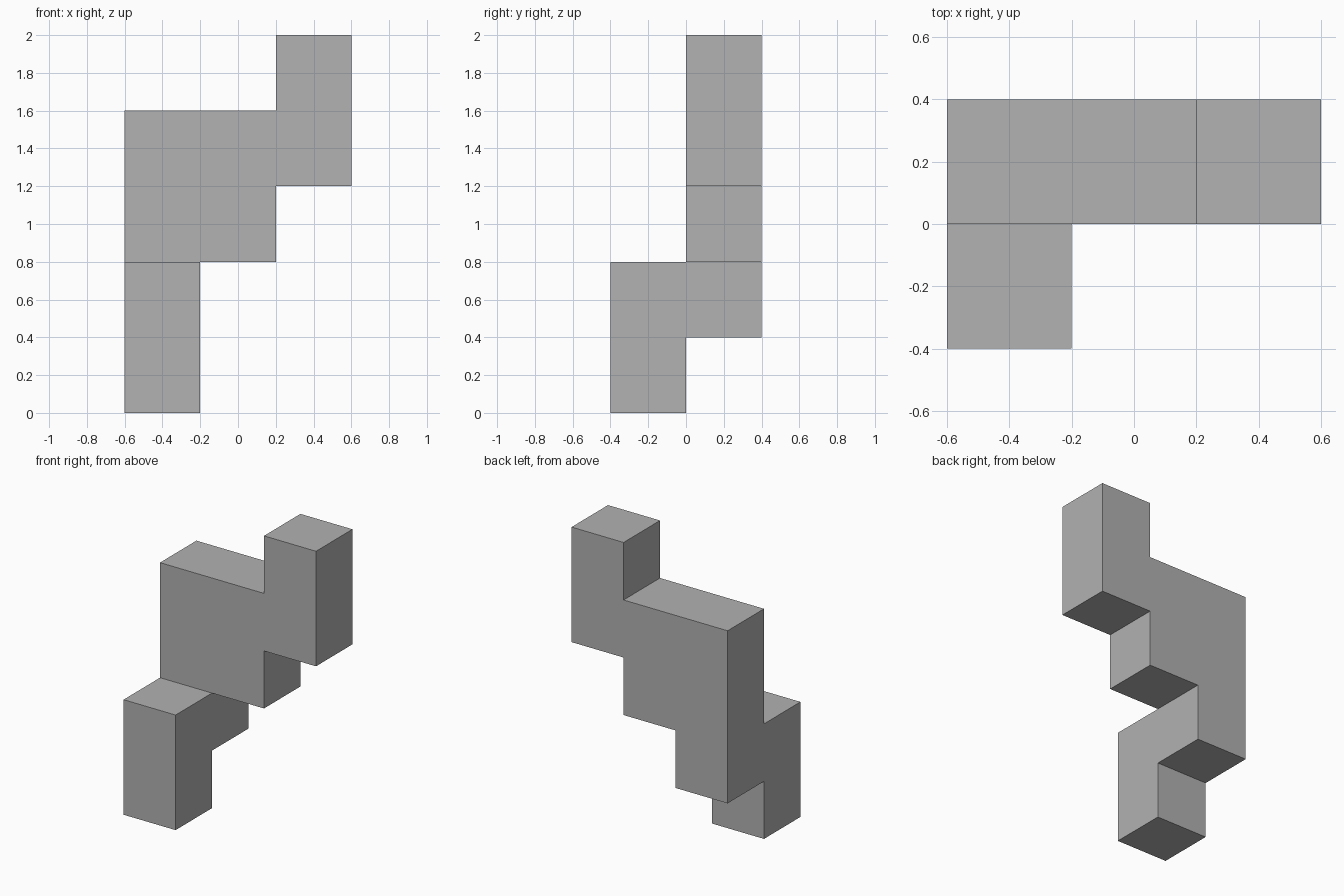
import bpy
import bmesh
from mathutils import Vector

cube = bpy.data.objects.get("Cube")
if cube:
    bpy.data.objects.remove(cube, do_unlink=True)

# Plain grey material
GREY = (0.445, 0.445, 0.445, 1.0)
mat = bpy.data.materials.new("plain_grey")
mat.use_nodes = True
mat.diffuse_color = GREY
mat.node_tree.nodes["Principled BSDF"].inputs["Base Color"].default_value = GREY

UNIT = 0.4
ORIGIN = Vector((-0.6, -0.4, 0.0))


def column(i, j, low, high):
    """Cells of a vertical column, in whole units."""
    return {(i, j, k) for k in range(low, high)}


# Front leg, then the stepped back wall from right to left
cells = (column(0, 0, 0, 2) | column(0, 1, 1, 4)
         | column(1, 1, 2, 4) | column(2, 1, 3, 5))

# Outer skin: keep only cell sides with no neighbour
bm = bmesh.new()
for cell in sorted(cells):
    for axis in range(3):
        for side in (0, 1):
            near = list(cell)
            near[axis] += 2 * side - 1
            if tuple(near) in cells:
                continue
            u, v = (axis + 1) % 3, (axis + 2) % 3
            corners = []
            for du, dv in ((0, 0), (1, 0), (1, 1), (0, 1)):
                p = Vector(cell)
                p[axis] += side
                p[u] += du
                p[v] += dv
                corners.append(bm.verts.new(ORIGIN + p * UNIT))
            bm.faces.new(corners if side else corners[::-1])

# Weld the skin and merge flat areas into single faces
bmesh.ops.remove_doubles(bm, verts=bm.verts[:], dist=0.001)
bmesh.ops.dissolve_limit(bm, angle_limit=0.01, verts=bm.verts[:], edges=bm.edges[:])
bmesh.ops.recalc_face_normals(bm, faces=bm.faces[:])

mesh = bpy.data.meshes.new("stepped_block")
bm.to_mesh(mesh)
bm.free()
mesh.materials.append(mat)
block = bpy.data.objects.new("stepped_block", mesh)
bpy.context.collection.objects.link(block)
